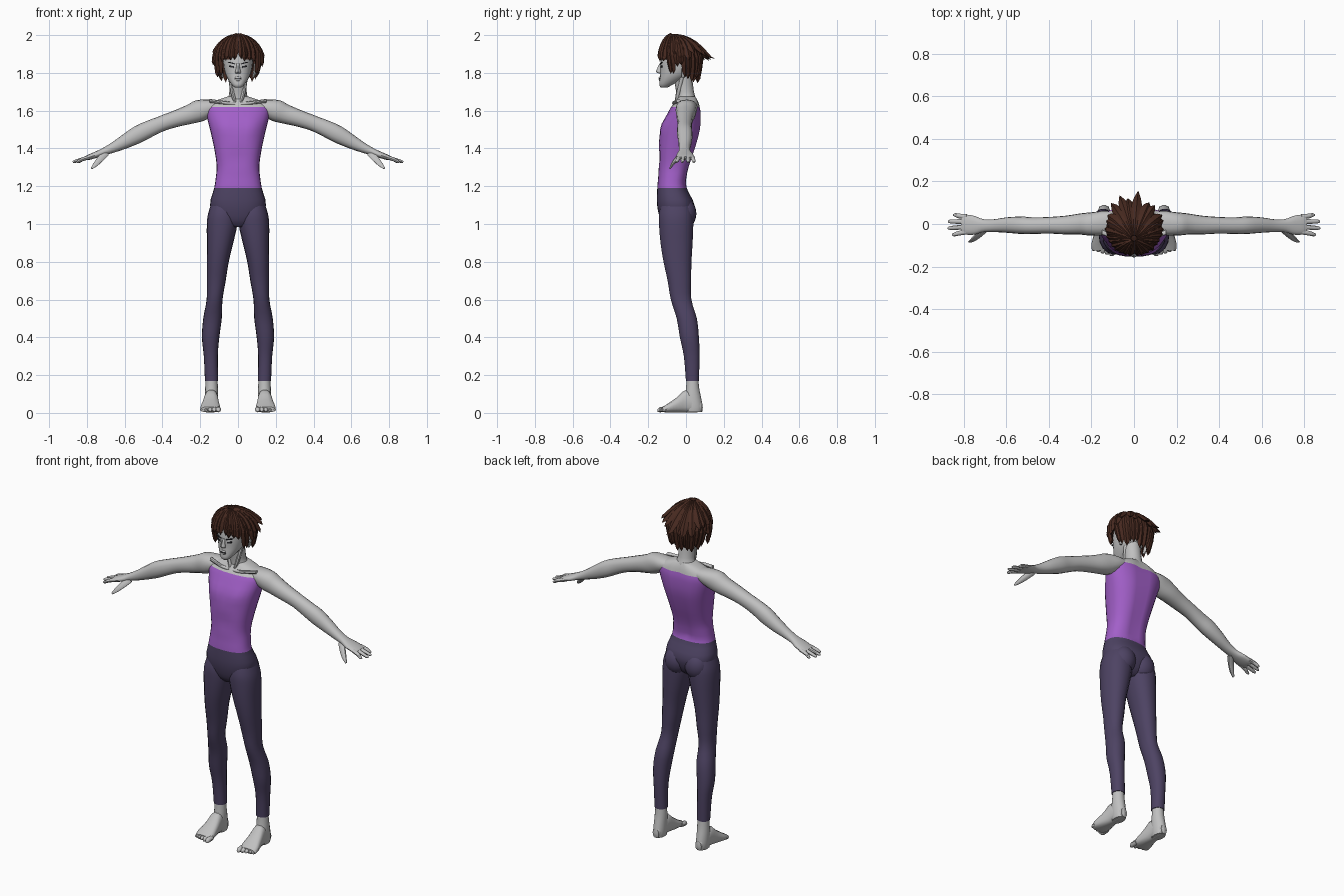
import bpy, bmesh, math, random
from mathutils import Vector, Matrix

if "Cube" in bpy.data.objects:
    bpy.data.objects.remove(bpy.data.objects["Cube"])

random.seed(4)
PI = math.pi


def material(name, rgb):
    m = bpy.data.materials.new(name)
    m.diffuse_color = (*rgb, 1)
    m.use_nodes = True
    m.node_tree.nodes["Principled BSDF"].inputs["Base Color"].default_value = m.diffuse_color
    return m


SKIN = material("pale_grey_skin", (0.53, 0.53, 0.53))
SHIRT = material("purple_top", (0.36, 0.115, 0.58))
PANTS = material("dark_violet_leggings", (0.075, 0.056, 0.125))
HAIR = material("brown_hair", (0.062, 0.022, 0.014))
DARK = material("dark_eye", (0.02, 0.02, 0.025))


def finish(name, bm, mats, mirror=False, smooth=45):
    bmesh.ops.recalc_face_normals(bm, faces=bm.faces)
    me = bpy.data.meshes.new(name)
    bm.to_mesh(me)
    bm.free()
    ob = bpy.data.objects.new(name, me)
    bpy.context.collection.objects.link(ob)
    for m in mats:
        me.materials.append(m)
    if smooth:
        bpy.ops.object.select_all(action='DESELECT')
        ob.select_set(True)
        bpy.context.view_layer.objects.active = ob
        bpy.ops.object.shade_smooth_by_angle(angle=math.radians(smooth))
    if mirror:
        ob.modifiers.new("mirror", 'MIRROR').use_mirror_merge = False
    return ob


def spline(rows, steps):
    """Catmull-Rom through the section rows."""
    out = []
    for i in range(len(rows) - 1):
        p = [rows[max(0, min(len(rows) - 1, i + k))] for k in (-1, 0, 1, 2)]
        for s in range(steps):
            t = s / steps
            out.append([0.5 * (2 * b + (c - a) * t + (2 * a - 5 * b + 4 * c - d) * t * t
                               + (3 * b - a - 3 * c + d) * t ** 3) for a, b, c, d in zip(*p)])
    return out + [list(rows[-1])]


def loft(bm, rows, u, v, n=16, power=2.0, steps=3):
    """Rows are x, y, z, half size along u, half size along v."""
    u, v = Vector(u), Vector(v).normalized()
    rings = []
    for x, y, z, a, b in spline(rows, steps):
        ring = []
        for i in range(n):
            c, s = math.cos(2 * PI * i / n), math.sin(2 * PI * i / n)
            cu = math.copysign(abs(c) ** (2 / power), c) * max(a, .001)
            cv = math.copysign(abs(s) ** (2 / power), s) * max(b, .001)
            ring.append(bm.verts.new(Vector((x, y, z)) + u * cu + v * cv))
        rings.append(ring)
    for r, q in zip(rings, rings[1:]):
        for i in range(n):
            bm.faces.new((r[i], r[(i + 1) % n], q[(i + 1) % n], q[i]))
    bm.faces.new(rings[0])
    bm.faces.new(rings[-1])


X, Y, Z = (1, 0, 0), (0, 1, 0), (0, 0, 1)


def upright(profile):
    """Rows of z, half width, front y, back y to loft rows."""
    return [(0, (f + b) / 2, z, w, (b - f) / 2) for z, w, f, b in profile]


# torso: leggings, top and bare shoulders split by height
bm = bmesh.new()
loft(bm, upright([(.985, .05, -.11, -.01), (1.02, .11, -.135, .025), (1.1, .148, -.153, .045),
                  (1.19, .126, -.152, .004), (1.25, .117, -.147, .006), (1.31, .113, -.146, .02),
                  (1.4, .126, -.147, .05), (1.5, .148, -.132, .076), (1.58, .168, -.1, .08),
                  (1.62, .168, -.078, .074), (1.65, .125, -.055, .066), (1.675, .055, -.04, .055)]),
     X, Y, 28, 2.4)
for v in bm.verts:
    x, y, z = v.co
    if y < -.06 and z > 1.2:       # pectorals and the arch of the ribs
        v.co.y -= .012 * math.exp(-((abs(x) - .07) / .05) ** 2 - ((z - 1.52) / .05) ** 2)
        v.co.y += .008 * math.exp(-(x / .06) ** 2 - ((z - 1.36) / .05) ** 2)
    elif y > 0 and z > 1.2:        # spine groove
        v.co.y -= .01 * math.exp(-(x / .025) ** 2)
for f in bm.faces:
    z = f.calc_center_median().z
    f.material_index = 0 if z < 1.19 else (1 if z < 1.62 else 2)
finish("torso", bm, [PANTS, SHIRT, SKIN])

# legs and buttocks
bm = bmesh.new()
loft(bm, [(.078, -.055, 1.13, .055, .07), (.08, -.053, 1.06, .077, .09), (.084, -.052, 1.0, .081, .092),
          (.095, -.05, .9, .07, .086), (.107, -.045, .8, .058, .075), (.115, -.035, .7, .05, .063),
          (.124, -.026, .6, .042, .055), (.135, .004, .5, .049, .054), (.145, .018, .4, .046, .051),
          (.144, .03, .3, .037, .042), (.14, .034, .17, .035, .035)], X, Y, 18, 2.2)
finish("leg", bm, [PANTS], True)
bm = bmesh.new()
bmesh.ops.create_uvsphere(bm, u_segments=18, v_segments=12, radius=1,
                          matrix=Matrix.Translation((.066, -.01, 1.055)) @ Matrix.Diagonal((.07, .065, .08, 1)))
finish("buttock", bm, [PANTS], True)

# feet with five toes
bm = bmesh.new()
loft(bm, [(.14, .034, .19, .03, .031), (.14, .035, .13, .034, .036), (.141, .036, .08, .035, .045),
          (.141, .04, .03, .034, .05), (.141, .04, .004, .03, .046)], X, Y, 14)
loft(bm, [(.141, .085, .03, .02, .025), (.141, .05, .045, .032, .043), (.142, .0, .062, .036, .06),
          (.144, -.05, .042, .045, .04), (.147, -.095, .026, .053, .024), (.148, -.125, .018, .048, .014)],
     X, Z, 14, 2.6)
for i in range(5):
    x, tip, r = .104 + .0215 * i, -.15 + .006 * i, .014 - .001 * i
    loft(bm, [(x, -.10, .02, r, r), (x, tip + .012, .017, r, r), (x, tip, .013, r * .5, r * .5)], X, Z, 8, steps=2)
for v in bm.verts:
    v.co.z = max(v.co.z, 0)
finish("foot", bm, [SKIN], True)

# arms with shoulder, hand, fingers and thumb
bm = bmesh.new()
slope = (.38, 0, .92)
loft(bm, [(.08, .01, 1.63, .045, .026), (.14, .005, 1.618, .056, .044), (.2, 0, 1.601, .055, .058),
          (.25, 0, 1.582, .05, .052), (.32, -.005, 1.56, .044, .045), (.4, -.006, 1.533, .039, .041),
          (.47, -.008, 1.503, .039, .044), (.53, -.006, 1.474, .041, .046), (.6, -.005, 1.436, .036, .037),
          (.66, -.008, 1.405, .03, .027), (.71, -.008, 1.383, .031, .02), (.75, -.006, 1.367, .044, .017),
          (.79, -.003, 1.353, .047, .014), (.81, -.002, 1.347, .042, .01)], Y, slope, 16, 2.2)
for y0, y1, tip in ((-.037, -.05, .855), (-.013, -.019, .875), (.011, .012, .873), (.034, .042, .85)):
    loft(bm, [(.785, y0, 1.354, .012, .011), (.825, (y0 + y1) / 2, 1.342, .011, .01),
              (tip - .01, y1, 1.331, .009, .008), (tip, y1, 1.328, .004, .004)], Y, slope, 8, steps=2)
loft(bm, [(.7, -.02, 1.375, .016, .018), (.728, -.05, 1.345, .013, .017), (.755, -.073, 1.315, .01, .012),
          (.775, -.085, 1.294, .004, .005)], (.6, .8, 0), (.7, 0, .7), 8)
finish("arm", bm, [SKIN], True)

# collarbones
bm = bmesh.new()
loft(bm, [(.015, -.06, 1.635, .008, .008), (.07, -.064, 1.642, .009, .009), (.15, -.04, 1.652, .012, .01)],
     Y, Z, 8)
finish("collarbone", bm, [SKIN], True)

# neck with its two front tendons
bm = bmesh.new()
loft(bm, [(0, .005, 1.63, .085, .05), (0, .002, 1.665, .057, .05), (0, -.005, 1.7, .046, .047),
          (0, -.02, 1.8, .046, .05)], X, Y, 16)
finish("neck", bm, [SKIN])
bm = bmesh.new()
loft(bm, [(.012, -.05, 1.635, .008, .01), (.028, -.042, 1.69, .011, .012), (.042, -.02, 1.78, .011, .012)],
     X, Y, 8)
finish("neck_tendon", bm, [SKIN], True)

# head, nose, lips and ears
bm = bmesh.new()
loft(bm, upright([(1.722, .016, -.132, -.1), (1.735, .031, -.141, -.075), (1.765, .053, -.139, -.02),
                  (1.80, .069, -.136, .03), (1.85, .078, -.136, .06), (1.91, .078, -.125, .065),
                  (1.96, .05, -.085, .03)]), X, Y, 20, 2.3)
finish("head", bm, [SKIN])
bm = bmesh.new()
loft(bm, [(0, -.132, 1.85, .008, .008), (0, -.139, 1.825, .01, .013), (0, -.141, 1.805, .015, .017),
          (0, -.134, 1.796, .011, .007)], X, Y, 8)
finish("nose", bm, [SKIN])
bm = bmesh.new()
for z in (1.774, 1.763):
    loft(bm, [(-.024, -.128, z, .003, .003), (0, -.139, z, .006, .006), (.024, -.128, z, .003, .003)], Y, Z, 8)
finish("lips", bm, [SKIN])
bm = bmesh.new()
loft(bm, [(.08, -.015, 1.775, .006, .008), (.088, -.008, 1.80, .009, .018), (.092, 0, 1.83, .009, .022),
          (.088, 0, 1.85, .005, .01)], X, Y, 10)
finish("ear", bm, [SKIN], True)


def plate(name, x, y, z, size, tilt):
    bm = bmesh.new()
    bmesh.ops.create_cube(bm, size=1, matrix=Matrix.Translation((x, y, z)) @ Matrix.Rotation(.18, 4, 'Z')
                          @ Matrix.Rotation(-tilt, 4, 'Y') @ Matrix.Diagonal((*size, 1)))
    finish(name, bm, [DARK], True, 0)


plate("eye", .034, -.130, 1.833, (.026, .008, .008), .15)
plate("brow", .034, -.131, 1.852, (.036, .008, .005), .25)
plate("mouth_line", .009, -.142, 1.7685, (.018, .006, .003), -.1)

# hair cap, open over the face
C, R = Vector((0, -.022, 1.872)), Vector((.118, .108, .118))
bm = bmesh.new()
bmesh.ops.create_uvsphere(bm, u_segments=24, v_segments=16, radius=1,
                          matrix=Matrix.Translation(C) @ Matrix.Diagonal((*R, 1)))
gone = [f for f in bm.faces if (lambda c: c.z < 1.8 or (c.z < 1.87 and c.y < -.02))(f.calc_center_median())]
bmesh.ops.delete(bm, geom=gone, context='FACES')
finish("hair_cap", bm, [HAIR], False, 0)


def lock(bm, a, phi, w, flick, tuck, lift=1.04):
    """Pointed strand from the crown over the skull, then hanging down."""
    out, side = Vector((math.cos(a), math.sin(a), 0)), Vector((-math.sin(a), math.cos(a), 0))
    rings, n = [], 7
    for k in range(n):
        t = k / n
        ph = .12 + (phi - .12) * t
        low = max(0, ph - PI / 2)
        s = (math.sin(ph) if not low else 1 - tuck * low) * lift
        h = math.cos(ph) * lift if not low else -1.1 * low
        p = C + Vector((out.x * R.x * s, out.y * R.y * s, R.z * h)) + out * flick * t ** 4
        p.y -= .045 * (1 - t) ** 2
        nrm = (out * math.sin(min(ph, 1.57)) + Vector(Z) * max(0, math.cos(ph)))
        wid = w * (.25 + .75 * math.sin(PI * min(1, .1 + t) ** .9)) if t < .6 else w * (1.15 - t) * 1.75
        rings.append([bm.verts.new(p + d) for d in
                      (side * wid, nrm * .012, -side * wid, -nrm * .012)])
        step = p
    tip = bm.verts.new(step + out * flick * .5 - Vector(Z) * (.022 - .2 * flick))
    for r, q in zip(rings, rings[1:]):
        for i in range(4):
            bm.faces.new((r[i], r[(i + 1) % 4], q[(i + 1) % 4], q[i]))
    for i in range(4):
        bm.faces.new((rings[-1][i], rings[-1][(i + 1) % 4], tip))
    bm.faces.new(rings[0])


# long lower strands: fringe, side locks and nape
bm = bmesh.new()
for i in range(30):
    a = i * 2 * PI / 30 + random.uniform(-.05, .05)
    front = -math.sin(a)
    if front > .7:
        lock(bm, a, 1.57 + random.uniform(.02, .22), .026, .004, 0, 1.08)
    elif front > .25:
        lock(bm, a, 1.57 + random.uniform(.7, .95), .022, .0, .15)
    elif front > -.15:
        lock(bm, a, 1.57 + random.uniform(.3, .75), .024, .01, .1)
    else:
        lock(bm, a, 1.57 + random.uniform(.85, 1.2), .026, -.005, .25)
finish("hair_long_strands", bm, [HAIR], False, 0)

# shorter upper strands that flick outwards, most at the back
bm = bmesh.new()
for i in range(22):
    a = i * 2 * PI / 22 + random.uniform(-.1, .1)
    back = max(0, math.sin(a))
    lock(bm, a, random.uniform(1.3, 1.75), .03, .012 + random.uniform(.02, .055) * back, .05, 1.05)
finish("hair_short_strands", bm, [HAIR], False, 0)
